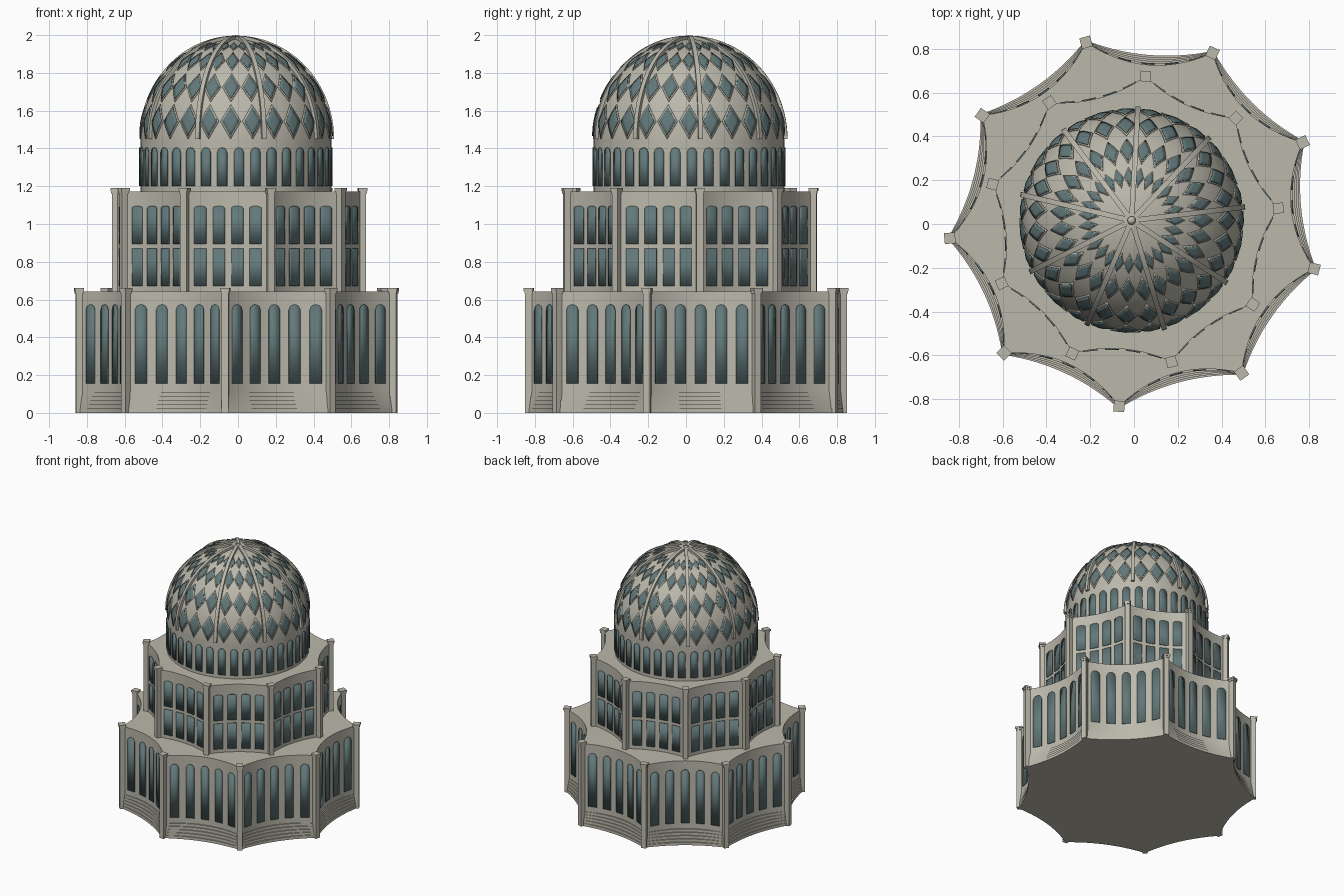
import bpy, bmesh, math
from math import sin, cos, radians, pi
from mathutils import Vector, Matrix

if "Cube" in bpy.data.objects:
    bpy.data.objects.remove(bpy.data.objects["Cube"])

SIDES = 9


def material(name, rgb):
    m = bpy.data.materials.new(name)
    m.diffuse_color = (*rgb, 1)
    m.use_nodes = True
    m.node_tree.nodes["Principled BSDF"].inputs["Base Color"].default_value = m.diffuse_color
    return m


STONE = material("pale stone", (0.50, 0.485, 0.41))
GLASS = material("blue grey glass", (0.125, 0.19, 0.195))


def finish(bm, name, mat, thickness=0, recalc=True):
    if recalc:
        bmesh.ops.recalc_face_normals(bm, faces=bm.faces)
    me = bpy.data.meshes.new(name)
    bm.to_mesh(me)
    bm.free()
    me.materials.append(mat)
    me.shade_smooth()
    me.set_sharp_from_angle(angle=radians(30))
    ob = bpy.data.objects.new(name, me)
    bpy.context.collection.objects.link(ob)
    if thickness:
        mod = ob.modifiers.new("plate", 'SOLIDIFY')
        mod.thickness = thickness
        mod.offset = 0
    return ob


def grid(bm, fn, nu, nv):
    """Sheet of quads through fn(u, v), with u and v from 0 to 1."""
    vs = [[bm.verts.new(fn(i / nu, j / nv)) for j in range(nv + 1)] for i in range(nu + 1)]
    for i in range(nu):
        for j in range(nv):
            bm.faces.new((vs[i][j], vs[i + 1][j], vs[i + 1][j + 1], vs[i][j + 1]))


def arch(u, bottom, spring, rise):
    return spring + rise * math.sqrt(max(0, 1 - (2 * u - 1) ** 2))


class Tier:
    """Nine-pointed plan with inward-curving walls."""

    def __init__(self, centre, angle, radius, middle):
        self.c, self.angle, self.radius, self.middle = centre, angle, radius, middle

    def wall(self, side, t, out=0, corner_out=0):
        r = self.radius + corner_out
        half, chord, mid = r * sin(pi / SIDES), r * cos(pi / SIDES), self.middle + out
        d = mid + (chord - mid) * t * t
        a = radians(self.angle + 40 * side + 20)
        return (self.c[0] + d * cos(a) - half * t * sin(a),
                self.c[1] + d * sin(a) + half * t * cos(a))

    def slab(self, name, z0, z1, out=0, corner_out=0, n=14):
        bm = bmesh.new()
        pts = [self.wall(s, -1 + 2 * i / n, out, corner_out) for s in range(SIDES) for i in range(n)]
        low = [bm.verts.new((*p, z0)) for p in pts]
        high = [bm.verts.new((*p, z1)) for p in pts]
        bm.faces.new(low[::-1])
        bm.faces.new(high)
        for i in range(len(pts)):
            k = (i + 1) % len(pts)
            bm.faces.new((low[i], low[k], high[k], high[i]))
        return finish(bm, name, STONE)

    def windows(self, name, count, pitch, width, bottom, spring, rise):
        bm = bmesh.new()
        half = self.radius * sin(pi / SIDES)
        for s in range(SIDES):
            for k in range(count):
                mid = (k - (count - 1) / 2) * pitch

                def fn(u, v):
                    t = (mid + (u - 0.5) * width) / half
                    x, y = self.wall(s, t, 0.004)
                    return (x, y, bottom + v * (arch(u, bottom, spring, rise) - bottom))
                grid(bm, fn, 8, 1)
        return finish(bm, name, GLASS, 0.006, False)

    def columns(self, name, size, cap, z0, z1):
        bm = bmesh.new()
        for s in range(SIDES):
            a = radians(self.angle + 40 * s)
            place = Matrix.Translation((self.c[0] + self.radius * cos(a),
                                        self.c[1] + self.radius * sin(a), 0)) @ Matrix.Rotation(a, 4, 'Z')
            # shaft, flared neck and flat cap
            for b, t, w in ((z0, z1, size), (z1 - 0.008, z1 + 0.006, (size + cap) / 2),
                            (z1 + 0.006, z1 + 0.02, cap)):
                m = place @ Matrix.Translation((0, 0, (b + t) / 2)) @ Matrix.Diagonal((w, w, t - b, 1))
                bmesh.ops.create_cube(bm, size=1, matrix=m)
        return finish(bm, name, STONE)


# Lower tier with steps
lower = Tier((0.003, 0.012), 25.2, 0.848, 0.718)
lower.slab("lower_tier", 0, 0.642)
for i in range(5):
    lower.slab("step_%d" % (i + 1), 0, 0.022 * (i + 1), 0.009 * (5 - i), 0.002 * (5 - i))
lower.windows("lower_windows", 5, 0.108, 0.06, 0.155, 0.545, 0.028)
lower.columns("lower_columns", 0.036, 0.05, 0, 0.64)

# Middle tier
middle = Tier((-0.003, 0.012), 5.2, 0.665, 0.585)
middle.slab("middle_tier", 0.62, 1.172)
middle.windows("middle_windows_low", 4, 0.098, 0.064, 0.672, 0.87, 0)
middle.windows("middle_windows_high", 4, 0.098, 0.064, 0.895, 1.085, 0.01)
middle.columns("middle_columns", 0.036, 0.048, 0.64, 1.17)

# Drum and dome
CX, CY, RAD, BASE, HIGH, TURN = -0.011, 0.016, 0.505, 1.45, 0.53, 6.8


def dome(theta, phi, out=0):
    t, p = radians(theta), radians(phi)
    r = (RAD + out) * cos(p)
    return Vector((CX + r * cos(t), CY + r * sin(t), BASE + (HIGH + out) * sin(p)))


def drum(theta, z, out=0):
    t = radians(theta)
    return Vector((CX + (RAD + out) * cos(t), CY + (RAD + out) * sin(t), z))


bm = bmesh.new()
grid(bm, lambda u, v: drum(360 * u, 1.16 + v * (BASE - 1.16)), 72, 1)
bmesh.ops.remove_doubles(bm, verts=bm.verts, dist=1e-5)
finish(bm, "drum", STONE)

bm = bmesh.new()
grid(bm, lambda u, v: dome(360 * u, 90 * v), 72, 20)
bmesh.ops.remove_doubles(bm, verts=bm.verts, dist=1e-5)
finish(bm, "dome_shell", STONE)

bm = bmesh.new()
for k in range(36):
    def pane(u, v):
        return drum(TURN + 10 * (k + 0.5) + (u - 0.5) * 6, 1.2 + v * (arch(u, 1.2, 1.378, 0.026) - 1.2), 0.004)
    grid(bm, pane, 8, 1)
finish(bm, "drum_windows", GLASS, 0.006, False)


# Diamond windows in rings, each on a raised surround
def diamonds(name, mat, scale, out):
    bm = bmesh.new()
    for phi, half in ((10, 8.6), (31, 8), (51, 7), (67, 4.8)):
        for k in range(27):
            th = TURN + 40 / 3 * (k + 0.5)
            grid(bm, lambda u, v: dome(th + (u - v) * 5.3 * scale, phi + (u + v - 1) * half * scale, out), 4, 4)
    finish(bm, name, mat, 0.004, False)


diamonds("diamond_surrounds", STONE, 1.17, 0.003)
diamonds("diamond_windows", GLASS, 0.97, 0.007)

# Ribs running from the drum to the crown
bm = bmesh.new()
for k in range(SIDES):
    a = radians(TURN + 40 * k)
    side = Vector((-sin(a), cos(a), 0)) * 0.012
    rings = []
    for i in range(25):
        inner, outer = (dome(TURN + 40 * k, 88 * i / 24, o) for o in (-0.01, 0.017))
        rings.append([bm.verts.new(p) for p in (inner - side, inner + side, outer + side, outer - side)])
    for p, q in zip(rings, rings[1:]):
        for j in range(4):
            bm.faces.new((p[j], p[(j + 1) % 4], q[(j + 1) % 4], q[j]))
    bm.faces.new(rings[0])
    bm.faces.new(rings[-1])
finish(bm, "dome_ribs", STONE)

# Crown knob
bm = bmesh.new()
bmesh.ops.create_uvsphere(bm, u_segments=16, v_segments=8, radius=0.02,
                          matrix=Matrix.Translation((CX, CY, 1.98)))
finish(bm, "crown_knob", STONE)
